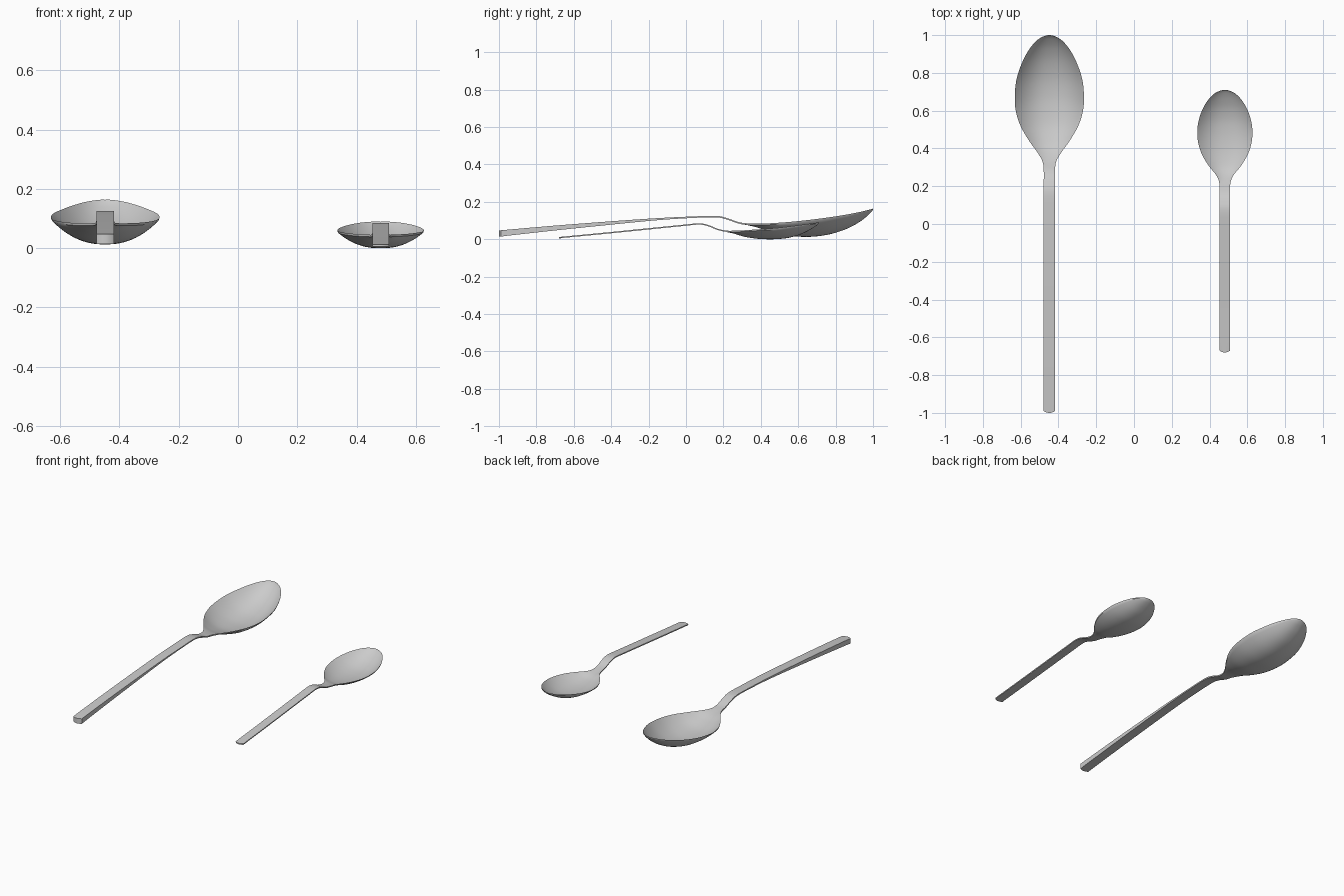
import bpy, bmesh

N = 28      # points across the width
STEPS = 7   # rings between stations


def catmull(a, b, c, d, t):
    return 0.5 * (2*b + (c-a)*t + (2*a-5*b+4*c-d)*t*t + (3*b-a-3*c+d)*t**3)


def spoon(name, cx, stations):
    # each station: y, half width, rim height, bowl depth, thickness
    s, e, p = stations[0], stations[-1], stations[-2]
    first = [2*a - b for a, b in zip(s, stations[1])]
    last = [p[0], -p[1], p[2], p[3], p[4]]     # mirrored, gives a round tip
    pts = [first] + stations + [last]
    rows = []
    for i in range(1, len(pts) - 2):
        for k in range(STEPS):
            rows.append([catmull(*q, k/STEPS) for q in zip(*pts[i-1:i+3])])
    rows.append(list(e))
    rows[-1][1] = 0.003

    bm = bmesh.new()
    rings = []
    for j, (y, w, z, d, t) in enumerate(rows):
        d = max(d, 0)
        top, bot = [], []
        for i in range(N + 1):
            u = 2*i/N - 1
            yy = y + (0.01*u*u if j == 0 else 0)   # slightly bowed handle end
            zz = z - d*(1 - abs(u)**2.3)
            top.append(bm.verts.new((cx + u*w, yy, zz)))
            bot.append(bm.verts.new((cx + u*w*0.985, yy, zz - t)))
        rings.append(top + bot[::-1])
    m = len(rings[0])
    for a, b in zip(rings, rings[1:]):
        for i in range(m):
            k = (i + 1) % m
            bm.faces.new((a[i], a[k], b[k], b[i]))
    for r in (rings[0], rings[-1]):
        for i in range(N):
            bm.faces.new((r[i], r[i+1], r[m-2-i], r[m-1-i]))
    bmesh.ops.recalc_face_normals(bm, faces=bm.faces)
    me = bpy.data.meshes.new(name)
    bm.to_mesh(me)
    bm.free()
    ob = bpy.data.objects.new(name, me)
    bpy.context.collection.objects.link(ob)
    bpy.ops.object.select_all(action='DESELECT')
    ob.select_set(True)
    bpy.context.view_layer.objects.active = ob
    bpy.ops.object.shade_smooth_by_angle(angle=0.6)


# Large spoon, handle thickening towards its end
spoon("large_spoon", -0.448, [
    [-1.0, .030, .047, 0, .033],
    [-0.7, .030, .073, 0, .026],
    [-0.4, .030, .096, 0, .018],
    [-0.15, .030, .113, 0, .011],
    [0.04, .030, .122, 0, .008],
    [0.16, .030, .125, 0, .008],
    [0.22, .030, .113, 0, .008],
    [0.28, .030, .092, 0, .008],
    [0.33, .036, .085, .002, .008],
    [0.38, .064, .084, .013, .008],
    [0.44, .107, .085, .034, .008],
    [0.52, .153, .090, .060, .008],
    [0.60, .178, .097, .075, .008],
    [0.68, .183, .106, .084, .008],
    [0.77, .173, .118, .083, .008],
    [0.86, .142, .132, .068, .008],
    [0.93, .103, .146, .045, .007],
    [0.98, .056, .158, .018, .006],
    [1.0, 0, .164, .001, .005]])

# Small spoon, thin straight handle
spoon("small_spoon", 0.481, [
    [-0.68, .028, .012, 0, .007],
    [-0.45, .028, .034, 0, .007],
    [-0.2, .028, .059, 0, .007],
    [-0.02, .028, .077, 0, .007],
    [0.07, .028, .085, 0, .007],
    [0.12, .028, .076, 0, .007],
    [0.17, .028, .056, 0, .007],
    [0.22, .030, .046, .001, .007],
    [0.26, .047, .046, .010, .007],
    [0.31, .087, .048, .027, .007],
    [0.37, .122, .052, .041, .007],
    [0.43, .141, .056, .049, .007],
    [0.49, .146, .061, .053, .007],
    [0.55, .138, .068, .053, .007],
    [0.61, .117, .076, .044, .007],
    [0.66, .086, .083, .028, .006],
    [0.695, .048, .088, .012, .005],
    [0.71, 0, .090, .001, .004]])
